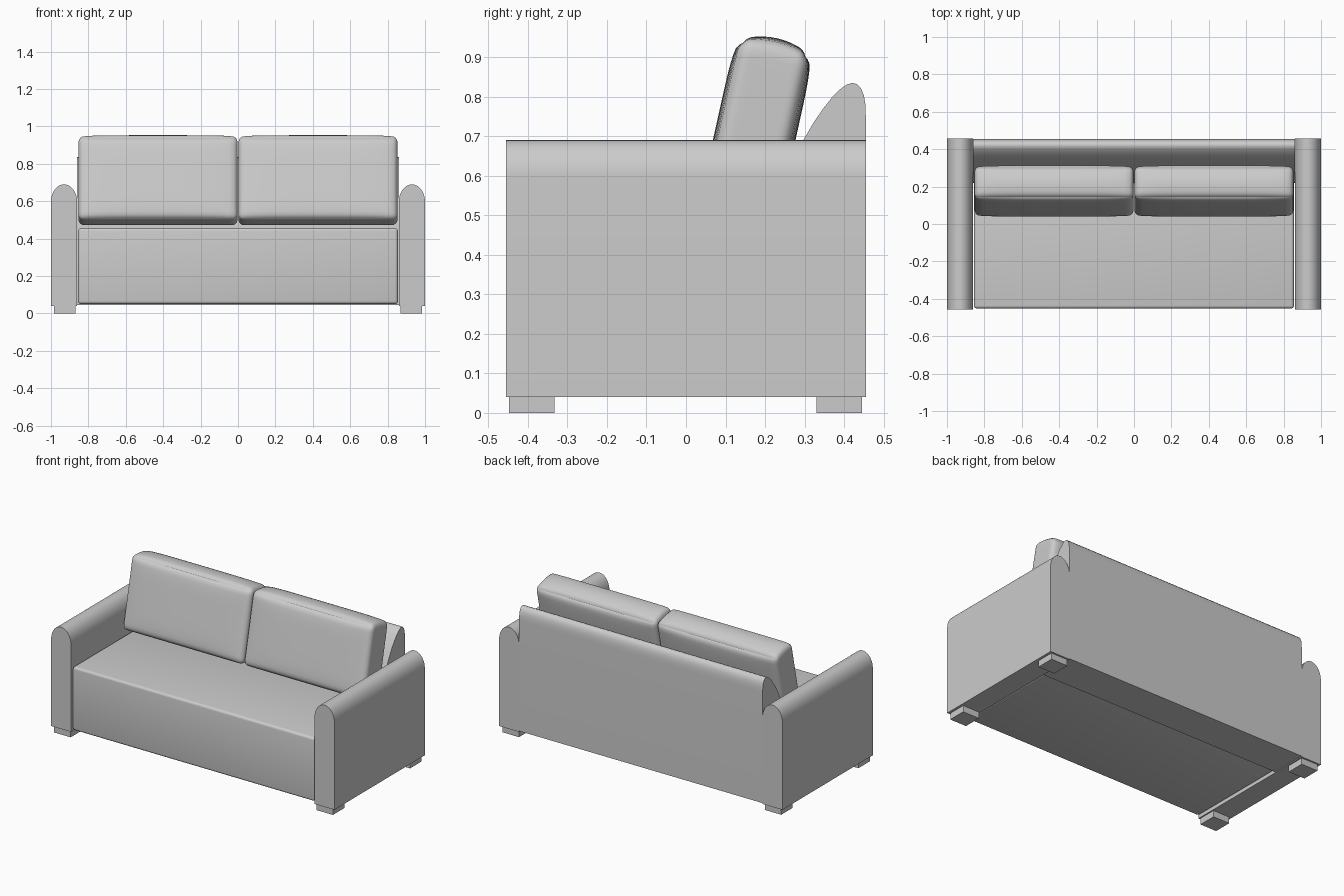
import bpy, bmesh, math
from mathutils import Vector

if "Cube" in bpy.data.objects:
    bpy.data.objects.remove(bpy.data.objects["Cube"])


def finish(name, bm, smooth=True):
    bmesh.ops.recalc_face_normals(bm, faces=bm.faces)
    mesh = bpy.data.meshes.new(name)
    bm.to_mesh(mesh)
    bm.free()
    ob = bpy.data.objects.new(name, mesh)
    bpy.context.collection.objects.link(ob)
    bpy.ops.object.select_all(action='DESELECT')
    ob.select_set(True)
    bpy.context.view_layer.objects.active = ob
    if smooth:
        bpy.ops.object.shade_smooth_by_angle(angle=math.radians(35))
    return ob


def box(name, lo, hi, bevel=0.0):
    bm = bmesh.new()
    bmesh.ops.create_cube(bm, size=1)
    for v in bm.verts:
        v.co = Vector([(a + b) / 2 + c * (b - a) for a, b, c in zip(lo, hi, v.co)])
    if bevel:
        bmesh.ops.bevel(bm, geom=bm.edges[:], offset=bevel, segments=4,
                        profile=0.5, affect='EDGES')
    return finish(name, bm, bevel > 0)


def extrude(name, points, offset):
    bm = bmesh.new()
    face = bm.faces.new([bm.verts.new(p) for p in points])
    new = bmesh.ops.extrude_face_region(bm, geom=[face])['geom']
    # keep the starting cap so the solid is closed
    bmesh.ops.translate(bm, vec=offset, verts=[g for g in new if isinstance(g, bmesh.types.BMVert)])
    if not face.is_valid or len([f for f in bm.faces if len(f.verts) > 4]) < 2:
        bmesh.ops.holes_fill(bm, edges=bm.edges[:], sides=0)
    return finish(name, bm)


def cushion(name, half, r, bulge, dome):
    bm = bmesh.new()
    bmesh.ops.create_cube(bm, size=2)
    bmesh.ops.subdivide_edges(bm, edges=bm.edges[:], cuts=19, use_grid_fill=True)
    for v in bm.verts:
        n = Vector([math.sin(c * math.pi / 2) for c in v.co])
        p = Vector([c * h for c, h in zip(n, half)])
        inner = Vector([max(-(h - r), min(h - r, c)) for c, h in zip(p, half)])
        q = inner + (p - inner).normalized() * r
        # soft filling: crowned front and back, domed top
        q.y += n.y * bulge * (1 - n.x ** 4) * (1 - n.z ** 6)
        if n.z > 0:
            q.z += dome * n.z ** 2 * (1 - n.y ** 2) * (1 - 0.5 * n.x ** 6)
        v.co = q
    return finish(name, bm)


# seat block
box("seat", (-0.855, -0.452, 0.05), (0.855, 0.23, 0.456), 0.016)

# backrest: side profile swept across the width
back = [(0.22, 0.045), (0.22, 0.46), (0.245, 0.57), (0.272, 0.64), (0.298, 0.692),
        (0.323, 0.735), (0.347, 0.77), (0.37, 0.799), (0.39, 0.819), (0.407, 0.831),
        (0.42, 0.835), (0.432, 0.832), (0.443, 0.821), (0.45, 0.804), (0.454, 0.78),
        (0.455, 0.75), (0.455, 0.045)]
extrude("backrest", [(-0.86, y, z) for y, z in back], (1.72, 0, 0))

for s, side in ((-1, "left"), (1, "right")):
    # armrest with rounded top
    prof = [(0.07, 0.04)]
    prof += [(0.07 * math.cos(a), 0.595 + 0.095 * math.sin(a))
             for a in [math.pi * i / 24 for i in range(25)]]
    prof += [(-0.07, 0.04)]
    extrude(side + "_armrest", [(s * 0.93 + x, -0.456, z) for x, z in prof], (0, 0.912, 0))

    # feet
    x0, x1 = sorted((s * 0.868, s * 0.984))
    box(side + "_front_foot", (x0, -0.448, 0), (x1, -0.333, 0.042))
    box(side + "_rear_foot", (x0, 0.33, 0), (x1, 0.445, 0.042))

    # leaning back cushion
    c = cushion(side + "_back_cushion", (0.425, 0.09, 0.226), 0.03, 0.012, 0.022)
    c.location = (s * 0.4275, 0.176, 0.706)
    c.rotation_euler = (math.radians(-12.5), 0, 0)
